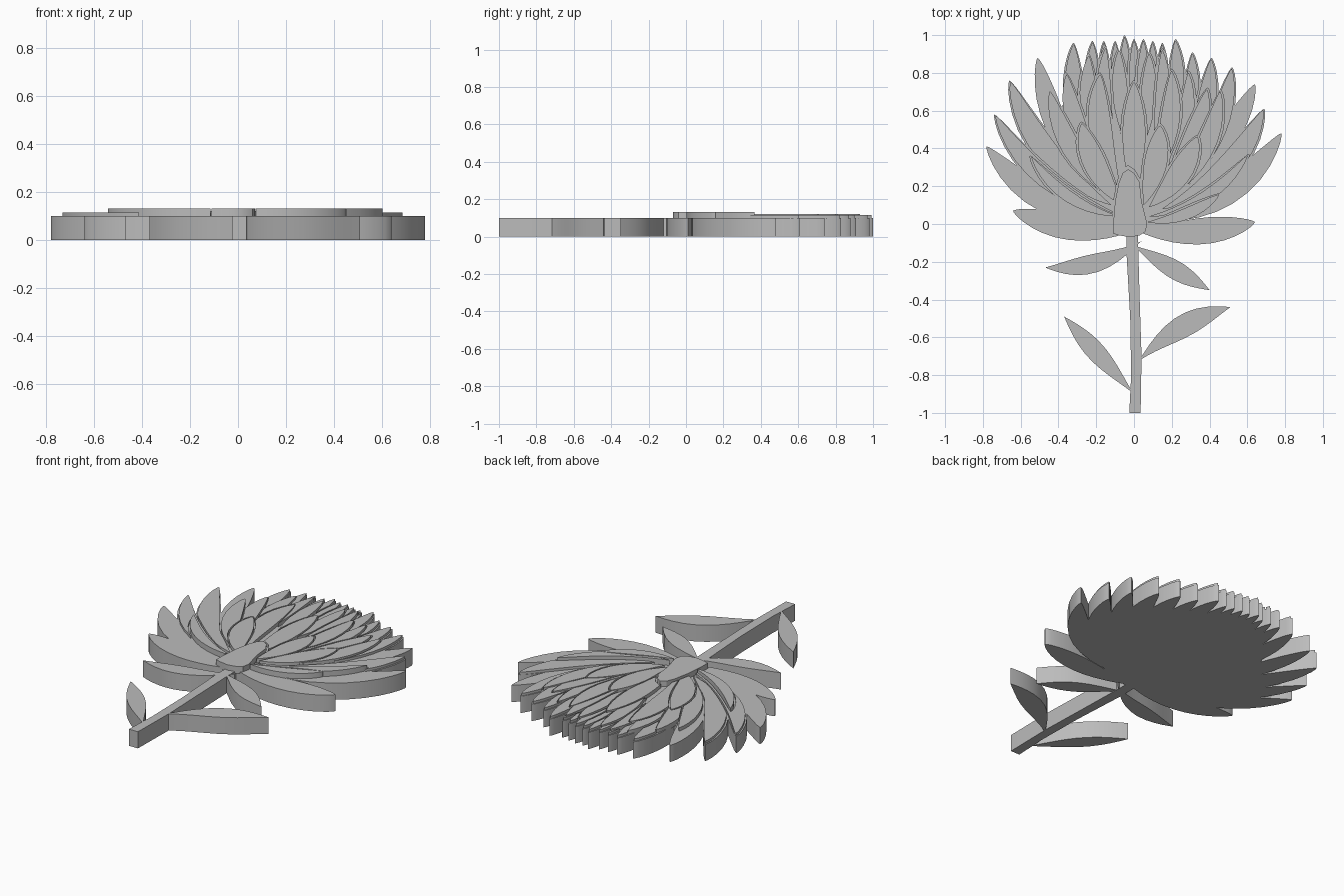
import bpy
import bmesh
import math
from mathutils import Vector

cube = bpy.data.objects.get("Cube")
if cube:
    bpy.data.objects.remove(cube, do_unlink=True)

BASE_TOP = 0.10
GROOVE = 0.009

grey = bpy.data.materials.new("plain_grey")
grey.use_nodes = True
grey.diffuse_color = (0.5, 0.5, 0.5, 1)
grey.node_tree.nodes["Principled BSDF"].inputs["Base Color"].default_value = (0.5, 0.5, 0.5, 1)


def points(pairs):
    """Hundredths of a unit to vectors."""
    return [Vector((x, y)) / 100 for x, y in pairs]


def petal_outline(spec, shrink=0.0, blunt=0.7, steps=14):
    """Leaf shape along a bent spine: root, tip, half width, outward bend."""
    root, tip = points([spec[0:2], spec[2:4]])
    half, bend = spec[4] / 100 - shrink, spec[5] / 100
    chord = tip - root
    tip = tip - chord.normalized() * shrink
    side = -1 if chord.x < 0 else 1
    control = (root + tip) / 2 + Vector((chord.y, -chord.x)) * side * bend
    left, right = [], []
    for k in range(steps + 1):
        t = (1 - math.cos(math.pi * k / steps)) / 2
        spine = root * (1 - t) ** 2 + control * 2 * t * (1 - t) + tip * t * t
        along = ((control - root) * (1 - t) + (tip - control) * t).normalized()
        across = Vector((-along.y, along.x))
        width = half * max(math.sin(math.pi * t ** 1.2), 0) ** blunt
        left.append(spine + across * width)
        right.append(spine - across * width)
    return left + right[-2:0:-1]


def prism(name, outline, bottom, top):
    """Extrude a flat outline between two heights."""
    bm = bmesh.new()
    face = bm.faces.new([bm.verts.new((p.x, p.y, bottom)) for p in outline])
    result = bmesh.ops.extrude_face_region(bm, geom=[face])
    moved = [v for v in result["geom"] if isinstance(v, bmesh.types.BMVert)]
    bmesh.ops.translate(bm, verts=moved, vec=(0, 0, top - bottom))
    bmesh.ops.recalc_face_normals(bm, faces=bm.faces)
    mesh = bpy.data.meshes.new(name)
    bm.to_mesh(mesh)
    bm.free()
    mesh.materials.append(grey)
    obj = bpy.data.objects.new(name, mesh)
    bpy.context.scene.collection.objects.link(obj)
    return obj


def combine(target, others, operation):
    """Apply one boolean per helper object."""
    if not others:
        return
    for other in others:
        mod = target.modifiers.new("combine", "BOOLEAN")
        mod.operation = operation
        mod.solver = "EXACT"
        mod.object = other
    graph = bpy.context.evaluated_depsgraph_get()
    graph.update()
    mesh = bpy.data.meshes.new_from_object(target.evaluated_get(graph))
    target.modifiers.clear()
    target.data = mesh


def overlap(a, b):
    """True when the bounding rectangles of two outlines meet."""
    return all(min(p[i] for p in a) < max(p[i] for p in b) and
               min(p[i] for p in b) < max(p[i] for p in a) for i in (0, 1))


# Petals: root x, root y, tip x, tip y, half width, bend (hundredths)
low_petals = [
    (-2, -4, -64, 7, 7, 10), (3, -4, 64, 1, 7, 8),
    (-5, 2, -78, 41, 7, 24), (8, 2, 78, 48, 7, 24),
    (-25, 20, -51, 88, 6, 10), (25, 20, 64, 74, 6, 12),
]
back_petals = [
    (-2, 50, -5, 100, 4, 2), (1, 50, 0, 98, 4, 0), (3, 50, 5, 98, 4, 2),
    (-6, 45, -10, 97, 4, 4), (6, 45, 10, 97, 4, 4), (-11, 45, -16, 97, 4, 5),
    (11, 45, 15, 96, 4, 5), (-17, 40, -22, 97, 5, 6), (18, 45, 22, 98, 5, 8),
    (24, 35, 31, 91, 5, 8), (-24, 30, -32, 96, 6, 9), (27, 28, 41, 88, 6, 10),
    (28, 20, 52, 83, 6, 12), (-12, 10, -66, 76, 7, 20),
    (-8, 5, -74, 58, 6, 22), (15, 8, 69, 61, 7, 22),
]
middle_petals = [
    (-3, 40, -8, 93, 5, 6), (4, 40, 8, 91, 5, 6), (10, 30, 15, 93, 5, 8),
    (-10, 30, -15, 94, 5, 10), (16, 25, 29, 81, 5, 14),
    (-12, 25, -24, 90, 6, 14), (-14, 20, -36, 80, 6, 14),
    (15, 20, 39, 72, 6, 14), (15, 12, 46, 71, 6, 20),
    (-12, 14, -45, 71, 6, 16),
]
front_petals = [
    (-7, 18, -18, 80, 7, 16), (8, 20, 20, 82, 6, 14), (0, 12, 0, 76, 7, 0),
    (8, 9, 34, 47, 7, 14), (-6, 10, -28, 54, 7, 14), (5, 10, 14, 53, 7, 8),
]
collar_petals = [
    (-8, 4, -55, 36, 4, 22), (8, 4, 61, 37, 4, 22), (7, 1, 46, 16, 4, 16),
]

# Thick base of the bloom, merged into one silhouette
core = [Vector((0.44 * math.cos(a), 0.4 + 0.45 * math.sin(a)))
        for a in (math.tau * k / 48 for k in range(48))]
bloom = prism("bloom_base", core, 0, BASE_TOP)
pieces = [prism("base_piece", petal_outline(s), 0, BASE_TOP)
          for s in low_petals + back_petals]
combine(bloom, pieces, "UNION")
for piece in pieces:
    bpy.data.objects.remove(piece, do_unlink=True)

# Raised petal plates, listed from back to front
plates = []
for label, ring, top in (("back_petal", back_petals, 0.115),
                         ("middle_petal", middle_petals, 0.121),
                         ("front_petal", front_petals, 0.122),
                         ("collar_petal", collar_petals, 0.132)):
    for spec in ring:
        plates.append((label, petal_outline(spec, GROOVE), petal_outline(spec), top))

# Closed bud at the heart of the bloom
bud = points([(-3, 29), (0, 27), (3, 22), (4, 12), (7, 0), (6, -4), (3, -6),
              (-2, -7), (-8, -6), (-11, -5), (-11, 0), (-10, 12), (-8, 22), (-6, 27)])
middle = Vector((-0.02, 0.1))
plates.append(("bud", bud, [middle + (p - middle) * 1.1 for p in bud], 0.132))

# Each plate is trimmed by the outlines in front of it, leaving fine grooves
cutters = [prism("groove_cutter", wide, 0.05, 0.2) for _, _, wide, _ in plates]
parts = [bloom]
for i, (label, outline, _, top) in enumerate(plates):
    plate = prism(label, outline, BASE_TOP - 0.01, top)
    combine(plate, [cutters[j] for j in range(i + 1, len(plates))
                    if overlap(outline, plates[j][2])], "DIFFERENCE")
    if len(plate.data.polygons):
        parts.append(plate)
    else:
        bpy.data.objects.remove(plate, do_unlink=True)
for cutter in cutters:
    bpy.data.objects.remove(cutter, do_unlink=True)

# Stem, sepals and leaves
stem = points([(-4, -4), (2, -4), (3, -40), (4, -70), (3.5, -100),
               (-2.5, -100), (-1.5, -80), (-2, -50), (-4, -15)])
parts.append(prism("stem", stem, 0, BASE_TOP))
for label, spec in (("left_sepal", (4, -9, -47, -23, 5, 18)),
                    ("right_sepal", (-1, -11, 40, -35, 5, 0)),
                    ("left_leaf", (0, -90, -37, -49, 5, 0)),
                    ("right_leaf", (2, -73, 51, -44, 6, -14))):
    parts.append(prism(label, petal_outline(spec, blunt=1.0), 0, BASE_TOP))

# Smooth curved walls with crisp rims
bpy.ops.object.select_all(action="DESELECT")
for part in parts:
    part.select_set(True)
bpy.context.view_layer.objects.active = bloom
bpy.ops.object.shade_smooth_by_angle(angle=math.radians(30))
